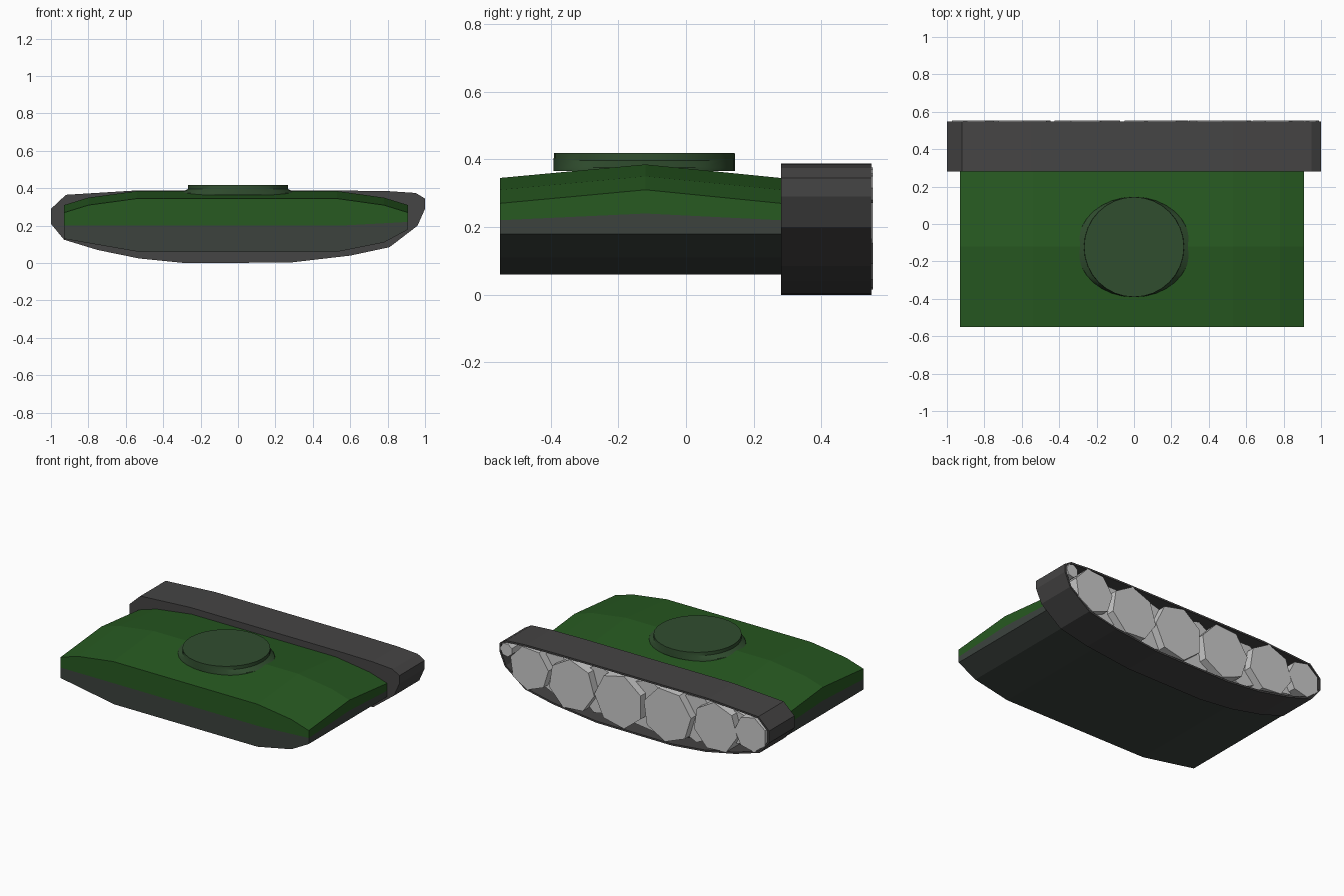
import bpy, bmesh, math

if "Cube" in bpy.data.objects:
    bpy.data.objects.remove(bpy.data.objects["Cube"])


def material(name, rgb):
    m = bpy.data.materials.new(name)
    m.diffuse_color = (*rgb, 1)
    m.use_nodes = True
    m.node_tree.nodes["Principled BSDF"].inputs["Base Color"].default_value = m.diffuse_color
    return m


GREEN = material("green_paint", (0.020, 0.100, 0.015))
TURRET = material("turret_paint", (0.030, 0.075, 0.028))
DARK = material("lower_paint", (0.045, 0.055, 0.048))
RUBBER = material("track_dark", (0.060, 0.058, 0.058))


def finish(name, bm, mat=None):
    bmesh.ops.recalc_face_normals(bm, faces=bm.faces)
    me = bpy.data.meshes.new(name)
    bm.to_mesh(me)
    bm.free()
    ob = bpy.data.objects.new(name, me)
    bpy.context.collection.objects.link(ob)
    if mat:
        me.materials.append(mat)
    return ob


def loft(name, rings, mat=None):
    """Skin a list of equal-length point rings and cap both ends."""
    bm = bmesh.new()
    loops = [[bm.verts.new(p) for p in r] for r in rings]
    n = len(loops[0])
    for a, b in zip(loops, loops[1:]):
        for i in range(n):
            j = (i + 1) % n
            bm.faces.new((a[i], a[j], b[j], b[i]))
    bm.faces.new(loops[0])
    bm.faces.new(loops[-1])
    return finish(name, bm, mat)


# Hull: x/z profiles run along y, with a raised crest (third value = crest rise)
def hull(name, profile, mat):
    stations = [(-0.55, 0), (-0.12, 1), (0.28, 0)]
    loft(name, [[(x, y, z + k * rise) for x, z, rise in profile]
                for y, k in stations], mat)


hull("upper_hull", [(-0.93, 0.20, 0.02), (-0.93, 0.27, 0.04), (-0.80, 0.31, 0.04),
                    (-0.54, 0.345, 0.04), (0.53, 0.345, 0.04), (0.78, 0.31, 0.04),
                    (0.91, 0.27, 0.04), (0.91, 0.22, 0.02), (0.54, 0.20, 0.02)], GREEN)
hull("lower_hull", [(-0.93, 0.20, 0.02), (-0.93, 0.13, 0), (-0.76, 0.10, 0),
                    (-0.53, 0.06, 0), (0.53, 0.06, 0), (0.78, 0.11, 0),
                    (0.91, 0.18, 0), (0.91, 0.22, 0.02), (0.54, 0.20, 0.02)], DARK)

# Turret ring: short drum with a base flaring sideways
def ellipse(rx, ry, z, n=32):
    return [(rx * math.cos(2 * math.pi * i / n),
             -0.123 + ry * math.sin(2 * math.pi * i / n), z) for i in range(n)]


drum = loft("turret_ring", [ellipse(0.31, 0.268, 0.365), ellipse(0.305, 0.268, 0.376),
                            ellipse(0.268, 0.268, 0.396), ellipse(0.267, 0.267, 0.418)],
            TURRET)
for o in bpy.context.selected_objects:
    o.select_set(False)
drum.select_set(True)
bpy.context.view_layer.objects.active = drum
bpy.ops.object.shade_smooth_by_angle(angle=math.radians(30))

# Track: closed at the hull, hollow on the outside with a thin rim
outline = [(-1, 0.21), (-1, 0.29), (-0.92, 0.365), (-0.55, 0.388), (0.53, 0.388),
           (0.80, 0.385), (0.95, 0.375), (1, 0.345), (1, 0.29), (0.96, 0.20),
           (0.81, 0.085), (0.60, 0.04), (0.28, 0.003), (-0.28, 0.0),
           (-0.53, 0.025), (-0.75, 0.07), (-0.93, 0.125)]


def inset(d):
    out = []
    for i, (x, z) in enumerate(outline):
        (ax, az), (bx, bz) = outline[i - 1], outline[(i + 1) % len(outline)]
        tx, tz = bx - ax, bz - az
        length = math.hypot(tx, tz)
        out.append((x + d * tz / length, z - d * tx / length))
    return out


loft("track", [[(x, y, z) for x, z in pts] for pts, y in
               ((outline, 0.28), (outline, 0.548), (inset(0.012), 0.548),
                (inset(0.012), 0.42))], RUBBER)


# Road wheels: faceted discs in an outer row, with a recessed row between them
def wheel(name, x, z, r, y0, y1, sides=7, turn=0.0):
    loft(name, [[(x + r * math.cos(turn + 2 * math.pi * i / sides), y,
                  z + r * math.sin(turn + 2 * math.pi * i / sides))
                 for i in range(sides)] for y in (y0, y1)])


row = [(0.945, 0.315, 0.045), (0.776, 0.235, 0.145), (0.463, 0.205, 0.172),
       (0.112, 0.195, 0.18), (-0.246, 0.195, 0.18), (-0.604, 0.21, 0.165),
       (-0.866, 0.236, 0.118)]
for i, (x, z, r) in enumerate(row):
    wheel(f"road_wheel_{i}", x, z, r, 0.42, 0.553, turn=0.3 * i)
for i, (a, b) in enumerate(zip(row[1:], row[2:])):
    wheel(f"inner_wheel_{i}", (a[0] + b[0]) / 2, (a[1] + b[1]) / 2,
          min(a[2], b[2]) * 0.97, 0.42, 0.50, turn=0.2 + 0.3 * i)
